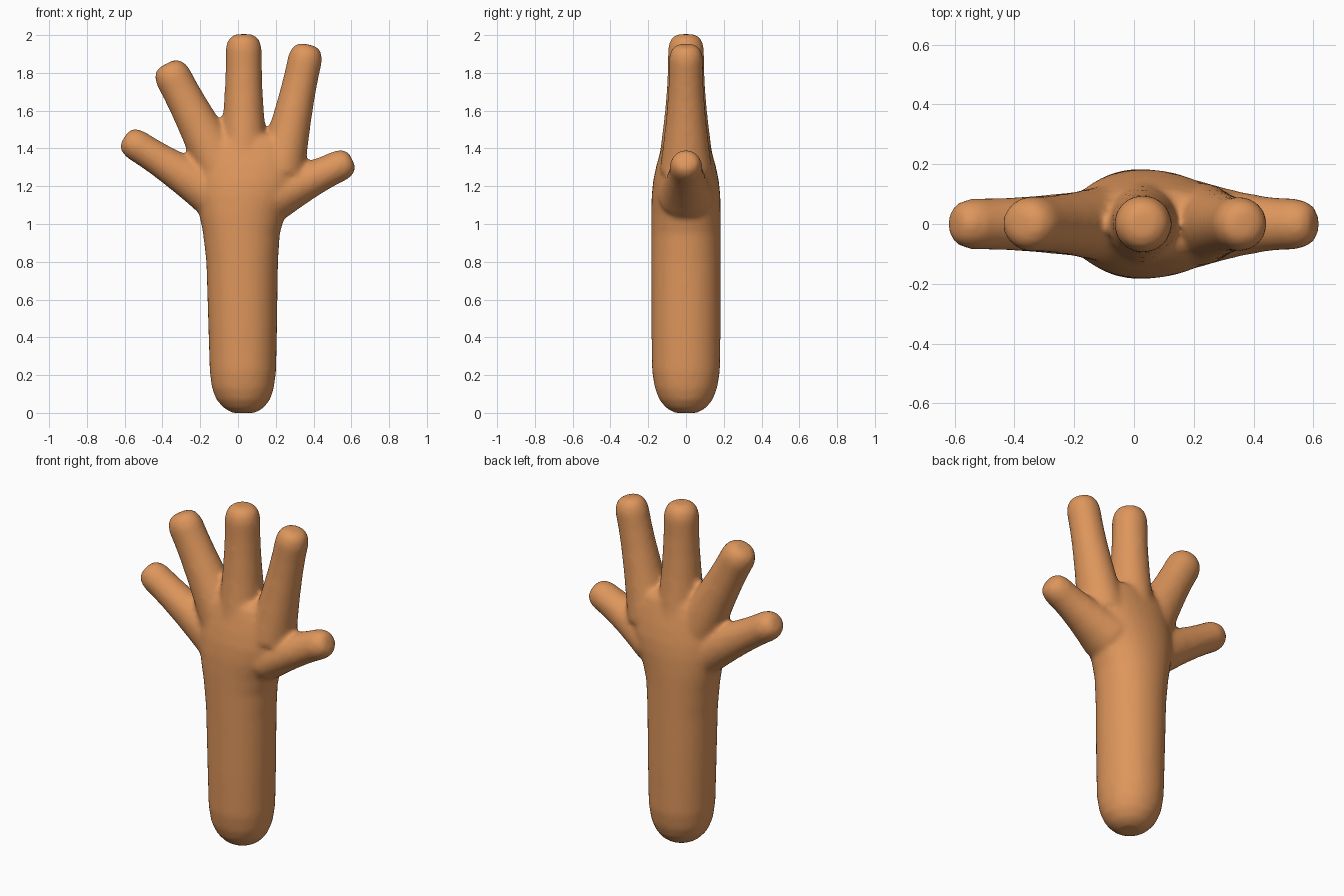
import bpy, bmesh, math
from mathutils import Vector

if "Cube" in bpy.data.objects:
    bpy.data.objects.remove(bpy.data.objects["Cube"])

skin = bpy.data.materials.new("warm_tan")
skin.diffuse_color = (0.73, 0.305, 0.107, 1)
skin.use_nodes = True
skin.node_tree.nodes["Principled BSDF"].inputs["Base Color"].default_value = skin.diffuse_color
SIDES = 32


def add_loft(bm, rings):
    """Closed tube through rings of (centre, side axis, half width, half depth, squareness)."""
    loops = []
    for c, side, w, d, p in rings:
        loop = []
        for i in range(SIDES):
            a = 2 * math.pi * i / SIDES
            ca, sa = math.cos(a), math.sin(a)
            u = math.copysign(abs(ca) ** (2 / p), ca)
            v = math.copysign(abs(sa) ** (2 / p), sa)
            loop.append(bm.verts.new(c + side * (w * u) + Vector((0, d * v, 0))))
        loops.append(loop)
    for a, b in zip(loops, loops[1:]):
        for i in range(SIDES):
            j = (i + 1) % SIDES
            bm.faces.new((a[i], a[j], b[j], b[i]))
    bm.faces.new(loops[0][::-1])
    bm.faces.new(loops[-1])


def add_finger(bm, base, tip, r_base, r_tip, depth_base, depth_tip):
    """Tapered finger in the xz plane with a blunt rounded tip."""
    a, b = Vector((base[0], 0, base[1])), Vector((tip[0], 0, tip[1]))
    length = (b - a).length
    along = (b - a) / length
    side = Vector((along.z, 0, -along.x))
    rings = []
    for t in (0, 0.2, 0.4, 0.6, 0.75):
        k = (1 - min(t / 0.75, 1)) ** 1.5
        rings.append((a.lerp(b, t), side, r_tip + (r_base - r_tip) * k,
                      depth_tip + (depth_base - depth_tip) * k, 2))
    for back, f in ((0.075, 1), (0.035, 0.89), (0.012, 0.7), (0, 0.42)):
        rings.append((b - along * back, side, r_tip * f, depth_tip * f, 2))
    add_loft(bm, rings)


bm = bmesh.new()

# Forearm and palm: height, left edge, right edge, half depth, squareness
profile = [
    (0.00, -0.03, 0.09, 0.06, 2), (0.025, -0.075, 0.135, 0.105, 2),
    (0.07, -0.115, 0.17, 0.142, 2), (0.13, -0.138, 0.19, 0.165, 2.1),
    (0.22, -0.15, 0.202, 0.18, 2.1), (0.45, -0.157, 0.207, 0.183, 2.1),
    (0.80, -0.168, 0.212, 0.184, 2.1), (0.95, -0.185, 0.222, 0.184, 2.1),
    (1.05, -0.205, 0.25, 0.184, 2.1), (1.15, -0.222, 0.30, 0.182, 2.1),
    (1.23, -0.225, 0.33, 0.174, 2.1), (1.31, -0.22, 0.335, 0.157, 2.1),
    (1.38, -0.205, 0.325, 0.137, 2.2), (1.44, -0.17, 0.29, 0.118, 2.2),
    (1.47, -0.12, 0.24, 0.09, 2.2)]
add_loft(bm, [(Vector(((l + r) / 2, 0, z)), Vector((1, 0, 0)), (r - l) / 2, d, p)
              for z, l, r, d, p in profile])

# Five fingers: base, tip, half width at base and tip, half depth at base and tip
for f in [((0.03, 1.30), (0.03, 2.005), 0.135, 0.096, 0.15, 0.096),
          ((0.225, 1.28), (0.372, 1.95), 0.13, 0.091, 0.14, 0.091),
          ((-0.09, 1.30), (-0.38, 1.848), 0.135, 0.097, 0.13, 0.093),
          ((-0.13, 1.16), (-0.602, 1.458), 0.13, 0.084, 0.115, 0.086),
          ((0.20, 1.15), (0.605, 1.34), 0.13, 0.084, 0.15, 0.086)]:
    add_finger(bm, *f)

mesh = bpy.data.meshes.new("hand")
bm.to_mesh(mesh)
bm.free()
mesh.materials.append(skin)
hand = bpy.data.objects.new("hand", mesh)
bpy.context.collection.objects.link(hand)

# Fuse the parts into one soft skin
remesh = hand.modifiers.new("fuse", 'REMESH')
remesh.mode = 'VOXEL'
remesh.voxel_size = 0.014
remesh.use_smooth_shade = True
smooth = hand.modifiers.new("soften", 'SMOOTH')
smooth.factor = 0.5
smooth.iterations = 10
